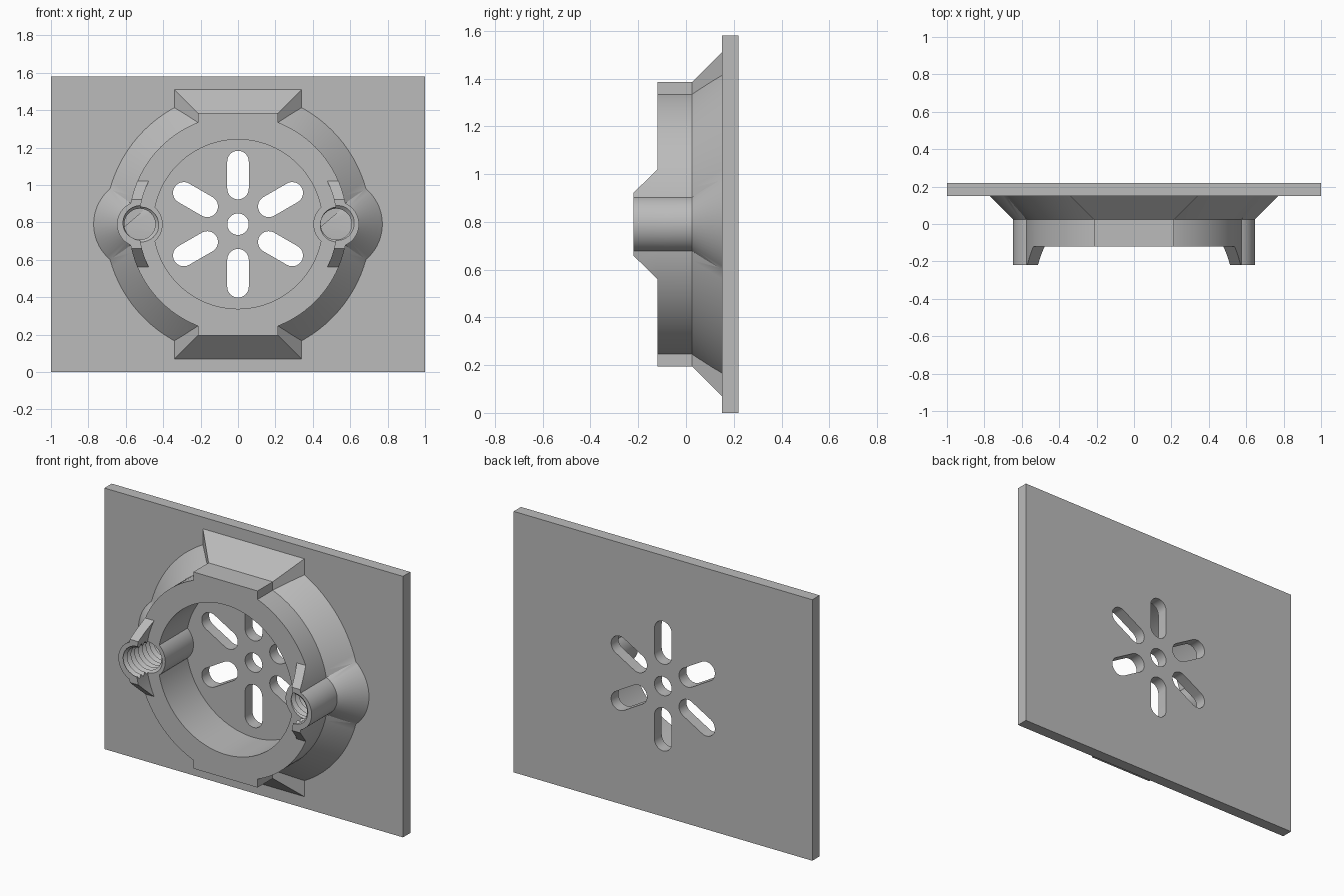
import bpy, bmesh, math
from mathutils import Vector

if "Cube" in bpy.data.objects:
    bpy.data.objects.remove(bpy.data.objects["Cube"], do_unlink=True)

MID = 0.79            # height of the ring centre
PLATE_FRONT = 0.15
BOSS_X = 0.525
RING_FRONT, TIP = -0.12, -0.22
SEG = 96

grey = bpy.data.materials.new("plain grey")
grey.use_nodes = True
GREY = (0.5, 0.5, 0.5, 1)
grey.diffuse_color = GREY
grey.node_tree.nodes["Principled BSDF"].inputs["Base Color"].default_value = GREY


def finish(bm, name):
    bmesh.ops.recalc_face_normals(bm, faces=bm.faces)
    mesh = bpy.data.meshes.new(name)
    bm.to_mesh(mesh)
    bm.free()
    mesh.materials.append(grey)
    ob = bpy.data.objects.new(name, mesh)
    bpy.context.collection.objects.link(ob)
    return ob


def loft(name, loops):
    """Solid skinned through matching closed loops, capped at both ends."""
    bm = bmesh.new()
    rows = [[bm.verts.new(p) for p in loop] for loop in loops]
    n = len(rows[0])
    for a, b in zip(rows, rows[1:]):
        for i in range(n):
            j = (i + 1) % n
            bm.faces.new((a[i], a[j], b[j], b[i]))
    bm.faces.new(rows[0])
    bm.faces.new(rows[-1])
    return finish(bm, name)


def lathe(name, profile, x=0.0, seg=SEG):
    """Round solid about a front-to-back axis, from (radius, y) pairs."""
    turn = [2 * math.pi * i / seg for i in range(seg)]
    return loft(name, [[(x + r * math.cos(t), y, MID + r * math.sin(t)) for t in turn]
                       for r, y in profile])


def rects(name, sections):
    """Solid through rectangles given as (half width, low z, high z, y)."""
    return loft(name, [[(-w, y, MID + a), (w, y, MID + a), (w, y, MID + b), (-w, y, MID + b)]
                       for w, a, b, y in sections])


def combine(target, tool, operation):
    mod = target.modifiers.new(operation, 'BOOLEAN')
    mod.operation, mod.solver, mod.object = operation, 'EXACT', tool
    bpy.context.view_layer.objects.active = target
    bpy.ops.object.modifier_apply(modifier=mod.name)
    bpy.data.objects.remove(tool, do_unlink=True)


def slot(angle, inner, outer, radius):
    """Round-ended slot cutter pointing out from the centre."""
    along = Vector((math.cos(angle), 0, math.sin(angle)))
    side = Vector((-along.z, 0, along.x))
    outline = []
    for centre, start in ((outer, -math.pi / 2), (inner, math.pi / 2)):
        for i in range(17):
            t = start + math.pi * i / 16
            outline.append(along * (centre + radius * math.cos(t)) + side * radius * math.sin(t))
    return loft("slot_cutter", [[p + Vector((0, y, MID)) for p in outline] for y in (0, 0.4)])


def thread(x, start, end, minor=0.083, major=0.103, pitch=0.036, seg=40):
    """Helical screw-hole cutter."""
    bm = bmesh.new()
    count = int((end - start) / pitch * seg)

    def point(m, r, shift):
        t = 2 * math.pi * m / seg
        return bm.verts.new((x + r * math.cos(t), start + pitch * (m / seg + shift),
                             MID + r * math.sin(t)))
    root = [point(m, minor, 0) for m in range(count + seg)]
    crest = [point(m, major, 0.5) for m in range(count)]
    for m in range(count - 1):
        bm.faces.new((root[m], crest[m], crest[m + 1], root[m + 1]))
        bm.faces.new((crest[m], root[m + seg], root[m + seg + 1], crest[m + 1]))
    bmesh.ops.holes_fill(bm, edges=[e for e in bm.edges if e.is_boundary], sides=0)
    bmesh.ops.triangulate(bm, faces=[f for f in bm.faces if len(f.verts) > 4])
    return finish(bm, "thread_cutter")


# Back plate with a central hole and six radial slots
plate = rects("back_plate", [(1, -MID, MID, PLATE_FRONT), (1, -MID, MID, 0.22)])
combine(plate, lathe("hole_cutter", [(0.0575, 0), (0.0575, 0.4)], seg=32), 'DIFFERENCE')
for k in range(6):
    combine(plate, slot(math.pi / 6 + k * math.pi / 3, 0.19, 0.335, 0.0575), 'DIFFERENCE')

# Ring body with its flared foot
ROOT = 0.16
housing = lathe("ring_housing", [(0.585, RING_FRONT), (0.585, 0.025), (0.71, PLATE_FRONT),
                                 (0.71, ROOT)])

# Flared blocks at the top and bottom
for s in (1, -1):
    combine(housing, rects("block", [
        (w, min(s * 0.4, s * h), max(s * 0.4, s * h), y)
        for w, h, y in ((0.215, 0.595, RING_FRONT), (0.215, 0.595, 0.025),
                        (0.34, 0.72, PLATE_FRONT), (0.34, 0.72, ROOT))]), 'UNION')

# Flared feet of the screw bosses, then the round opening
for s in (1, -1):
    combine(housing, lathe("boss_foot", [(0.122, RING_FRONT + 0.03), (0.122, 0.025),
                                         (0.247, PLATE_FRONT), (0.247, ROOT)],
                           s * BOSS_X, 64), 'UNION')
combine(housing, lathe("opening_cutter", [(0.4525, -0.4), (0.4525, 0.4)]), 'DIFFERENCE')

# Sloped fins that rise from the ring on each side
fins = lathe("fins", [(0.585, TIP), (0.585, RING_FRONT + 0.01)])
combine(fins, rects("fin_limit", [(1, -0.13, 0.13, TIP - 0.001), (1, -0.24, 0.24, RING_FRONT + 0.01)]),
        'INTERSECT')
combine(fins, lathe("fin_bore", [(0.5, -0.4), (0.5, 0.4)]), 'DIFFERENCE')
combine(housing, fins, 'UNION')

# Screw bosses, the shallow seat between them and their threaded holes
for s in (1, -1):
    combine(housing, lathe("boss", [(0.122, TIP), (0.122, ROOT)], s * BOSS_X, 64), 'UNION')
combine(housing, lathe("seat_cutter", [(0.53, -0.4), (0.53, RING_FRONT)]), 'DIFFERENCE')
for s in (1, -1):
    combine(housing, thread(s * BOSS_X, TIP - 0.06, 0.1), 'DIFFERENCE')

# Smooth curved walls, crisp edges
for ob in (plate, housing):
    bpy.ops.object.select_all(action='DESELECT')
    ob.select_set(True)
    bpy.context.view_layer.objects.active = ob
    bpy.ops.object.shade_smooth_by_angle(angle=math.radians(25))
